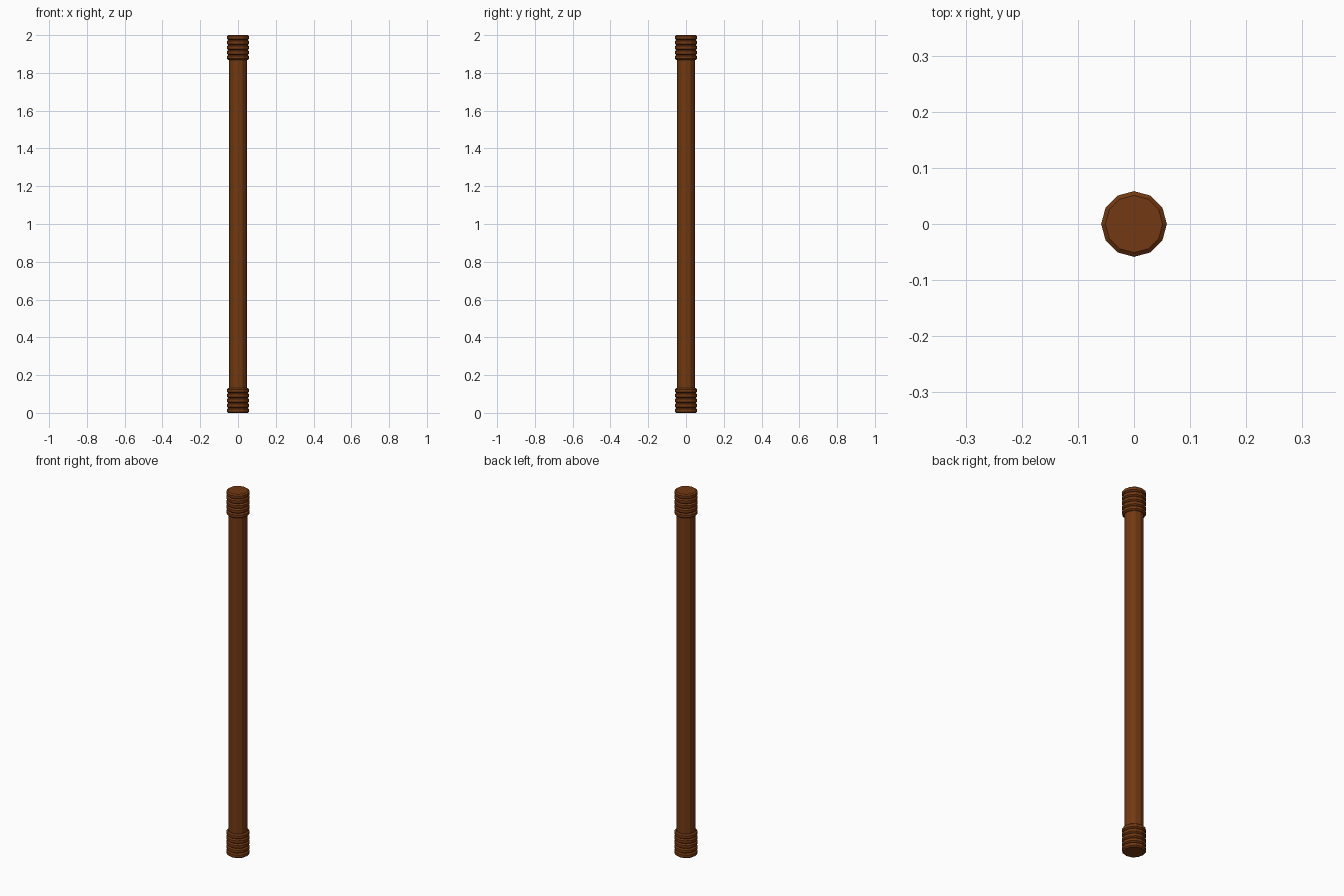
import bpy, bmesh, math

if "Cube" in bpy.data.objects:
    bpy.data.objects.remove(bpy.data.objects["Cube"])

SIDES = 12
wood = bpy.data.materials.new("brown_wood")
wood.diffuse_color = (0.17, 0.04, 0.006, 1)
wood.use_nodes = True
wood.node_tree.nodes["Principled BSDF"].inputs["Base Color"].default_value = wood.diffuse_color


def lathe(name, profile):
    """Revolve (radius, z) points into a capped, flat-faced solid."""
    bm = bmesh.new()
    loops = []
    for r, z in profile:
        loops.append([bm.verts.new((r * math.cos(2 * math.pi * i / SIDES),
                                    r * math.sin(2 * math.pi * i / SIDES), z))
                      for i in range(SIDES)])
    for a, b in zip(loops, loops[1:]):
        for i in range(SIDES):
            j = (i + 1) % SIDES
            bm.faces.new((a[i], a[j], b[j], b[i]))
    bm.faces.new(loops[0][::-1])
    bm.faces.new(loops[-1])
    mesh = bpy.data.meshes.new(name)
    bm.to_mesh(mesh)
    bm.free()
    mesh.materials.append(wood)
    obj = bpy.data.objects.new(name, mesh)
    bpy.context.collection.objects.link(obj)
    return obj


# Plain shaft between the two grips
lathe("shaft", [(0.047, 0.125), (0.047, 1.875)])

# Ribbed end grips: five stacked bevelled rings each
RINGS, PITCH, BEVEL = 5, 0.0262, 0.006
R_IN, R_OUT = 0.051, 0.0585


def grip(name, z0):
    profile = [(R_IN, z0)]
    for k in range(RINGS):
        z = z0 + k * PITCH
        profile += [(R_OUT, z + BEVEL), (R_OUT, z + PITCH - BEVEL), (R_IN, z + PITCH)]
    lathe(name, profile)


grip("bottom_grip", 0.0)
grip("top_grip", 2.0 - RINGS * PITCH)
